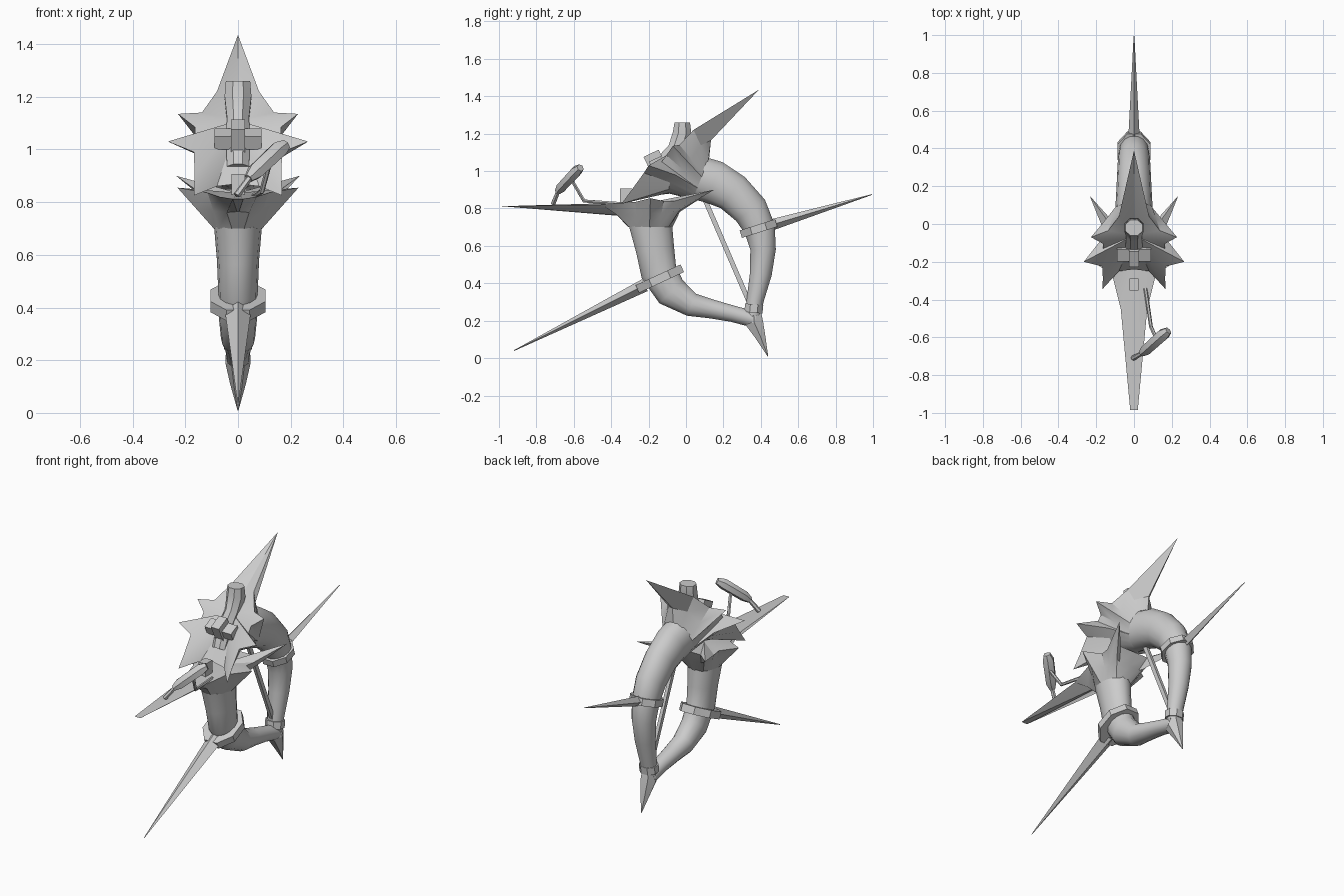
import bpy, bmesh, math
from mathutils import Vector as V

if "Cube" in bpy.data.objects:
    bpy.data.objects.remove(bpy.data.objects["Cube"])

grey = bpy.data.materials.new("light grey")
grey.diffuse_color = (0.6, 0.6, 0.6, 1)
grey.use_nodes = True
grey.node_tree.nodes["Principled BSDF"].inputs["Base Color"].default_value = grey.diffuse_color


def finish(name, bm, angle=40):
    bmesh.ops.recalc_face_normals(bm, faces=bm.faces)
    me = bpy.data.meshes.new(name)
    bm.to_mesh(me)
    bm.free()
    me.materials.append(grey)
    ob = bpy.data.objects.new(name, me)
    bpy.context.collection.objects.link(ob)
    bpy.ops.object.select_all(action='DESELECT')
    ob.select_set(True)
    bpy.context.view_layer.objects.active = ob
    bpy.ops.object.shade_smooth_by_angle(angle=math.radians(angle))
    return ob


def tube(name, pts, sides=12, turn=0.0, angle=40):
    """Loft along points (x, y, z, half width sideways, half depth)."""
    bm = bmesh.new()
    P = [V(p[:3]) for p in pts]
    rings = []
    for i, p in enumerate(pts):
        t = (P[min(i + 1, len(P) - 1)] - P[max(i - 1, 0)]).normalized()
        side = (V((1, 0, 0)) - t * t.x).normalized()
        up = t.cross(side)
        ring = []
        for k in range(sides):
            a = 2 * math.pi * (k + turn) / sides
            ring.append(bm.verts.new(P[i] + side * math.cos(a) * p[3] + up * math.sin(a) * p[4]))
        rings.append(ring)
    for a, b in zip(rings, rings[1:]):
        for k in range(sides):
            n = (k + 1) % sides
            bm.faces.new((a[k], a[n], b[n], b[k]))
    bm.faces.new(rings[0])
    bm.faces.new(rings[-1])
    return finish(name, bm, angle)


def box(name, loc, size, tilt=0.0):
    bpy.ops.mesh.primitive_cube_add(size=1, location=loc, rotation=(tilt, 0, 0))
    ob = bpy.context.object
    ob.name = name
    ob.scale = size
    ob.data.materials.append(grey)
    return ob


def thorn_plate(name, half, cap, neck, up, rx, ry, reach):
    """Jagged mirrored plate that flows back into an oval neck."""
    mirrored = [(-x, y, z) for x, y, z in reversed(half) if x > 1e-4]
    outline = [V(p) for p in half + mirrored]
    cap, neck, up = V(cap), V(neck), V(up).normalized()
    bm = bmesh.new()
    layers = [[], [], []]
    for p in outline:
        d = p - cap
        a = math.atan2(d.x, d.dot(up))
        r = neck + V((1, 0, 0)) * math.sin(a) * rx + up * math.cos(a) * ry
        held = cap + d * min(1, reach / d.length)
        for layer, q in zip(layers, (p, r.lerp(held, 0.5), r)):
            layer.append(bm.verts.new(q))
    c = bm.verts.new(cap)
    n = len(outline)
    for i in range(n):
        j = (i + 1) % n
        bm.faces.new((c, layers[0][i], layers[0][j]))
        for a, b in zip(layers, layers[1:]):
            bm.faces.new((a[i], a[j], b[j], b[i]))
    return finish(name, bm, 25)


# Curved limbs
def limb(name, rows):
    tube(name, [(0, y, z, rx, r) for y, z, r, rx in rows], 14)


limb("rear_arm", [(.06, .965, .12, .10), (.15, .94, .12, .095), (.25, .885, .108, .09),
                  (.345, .79, .098, .085), (.395, .69, .085, .078), (.412, .58, .07, .07),
                  (.40, .45, .06, .06), (.37, .31, .047, .05), (.36, .23, .042, .045)])
limb("front_leg", [(-.19, .72, .118, .092), (-.165, .58, .105, .08), (-.145, .46, .10, .075),
                   (-.08, .355, .09, .072), (.03, .285, .065, .065), (.14, .262, .052, .055),
                   (.25, .237, .045, .047), (.37, .205, .045, .045)])

# Upper and lower jagged plates
thorn_plate("upper_plate",
            [(0, .39, 1.435), (.08, .04, 1.22), (.137, -.035, 1.14), (.228, -.07, 1.135),
             (.163, -.105, 1.085), (.163, -.13, 1.05), (.266, -.2, 1.03), (.167, -.225, .99),
             (.165, -.29, .90), (.167, -.345, .825), (.08, -.25, .86), (0, -.24, .87)],
            (0, -.06, 1.11), (0, .08, .96), (0, .37, .93), .10, .12, .25)
thorn_plate("lower_plate",
            [(0, .0, .85), (.10, .0, .85), (.235, .15, .90), (.15, -.06, .84),
             (.14, -.12, .84), (.23, -.19, .855), (.115, -.27, .835), (.07, -.45, .82),
             (.02, -.985, .812), (0, -.985, .812)],
            (0, -.18, .835), (0, -.19, .70), (0, 1, 0), .092, .118, .25)


# Collars, each with a long spike lying in the collar's plane
def collar(name, a, b, width, height):
    a, b = V((0, *a)), V((0, *b))
    mid, d = (a + b) / 2, (b - a)
    nrm = V((0, -d.z, d.y)).normalized() * height / 2
    tube(name, [(*(mid - nrm), width, d.length / 2),
                (*(mid + nrm), width, d.length / 2)], 8, .5, 20)


def spike(name, base, tip, width, depth):
    tube(name, [(0, *base, width, depth), (0, *tip, .002, .002)], 4, 0, 20)


collar("front_collar", (-.27, .365), (-.01, .485), .112, .045)
spike("front_spike", (-.22, .39), (-.92, .04), .05, .035)
collar("rear_collar", (.285, .66), (.49, .725), .095, .042)
spike("rear_spike", (.46, .713), (.995, .875), .03, .03)
collar("lower_collar", (.31, .27), (.415, .26), .058, .045)
tube("lower_spike", [(0, .36, .25, .045, .045), (0, .365, .19, .048, .055),
                     (0, .40, .11, .03, .03), (0, .438, .01, .002, .002)], 6, 0, 20)

# Brace between the limbs
tube("brace_rod", [(0, .10, .85, .014, .018), (0, .35, .27, .014, .018)], 4, .5, 20)

# Device mounted on the upper plate
tube("device_grip", [(0, -.02, 1.26, .05, .045), (0, -.02, 1.20, .055, .055),
                     (0, -.05, 1.11, .045, .055), (0, -.13, 1.03, .05, .05),
                     (0, -.18, .93, .045, .035)], 8, .5, 30)
box("device_block", (0, -.165, 1.05), (.055, .09, .10), .45)
box("device_wings", (0, -.155, 1.04), (.18, .07, .055), .45)

# Small post on the lower plate
box("lower_post", (0, -.32, .865), (.05, .065, .085))

# Lever with bent stem and faceted head
tube("lever_stem", [(.06, -.34, .825, .01, .01), (.075, -.44, .832, .01, .01),
                    (.09, -.545, .84, .01, .01), (.12, -.61, .95, .01, .01)], 6)
tube("lever_head", [(.04, -.685, .89, .018, .018), (.065, -.665, .915, .034, .03),
                    (.155, -.585, 1.0, .036, .032), (.182, -.565, 1.018, .022, .02)], 6, 0, 30)
tube("lever_tip", [(.05, -.68, .90, .012, .012), (-.005, -.71, .825, .014, .014)], 6)
